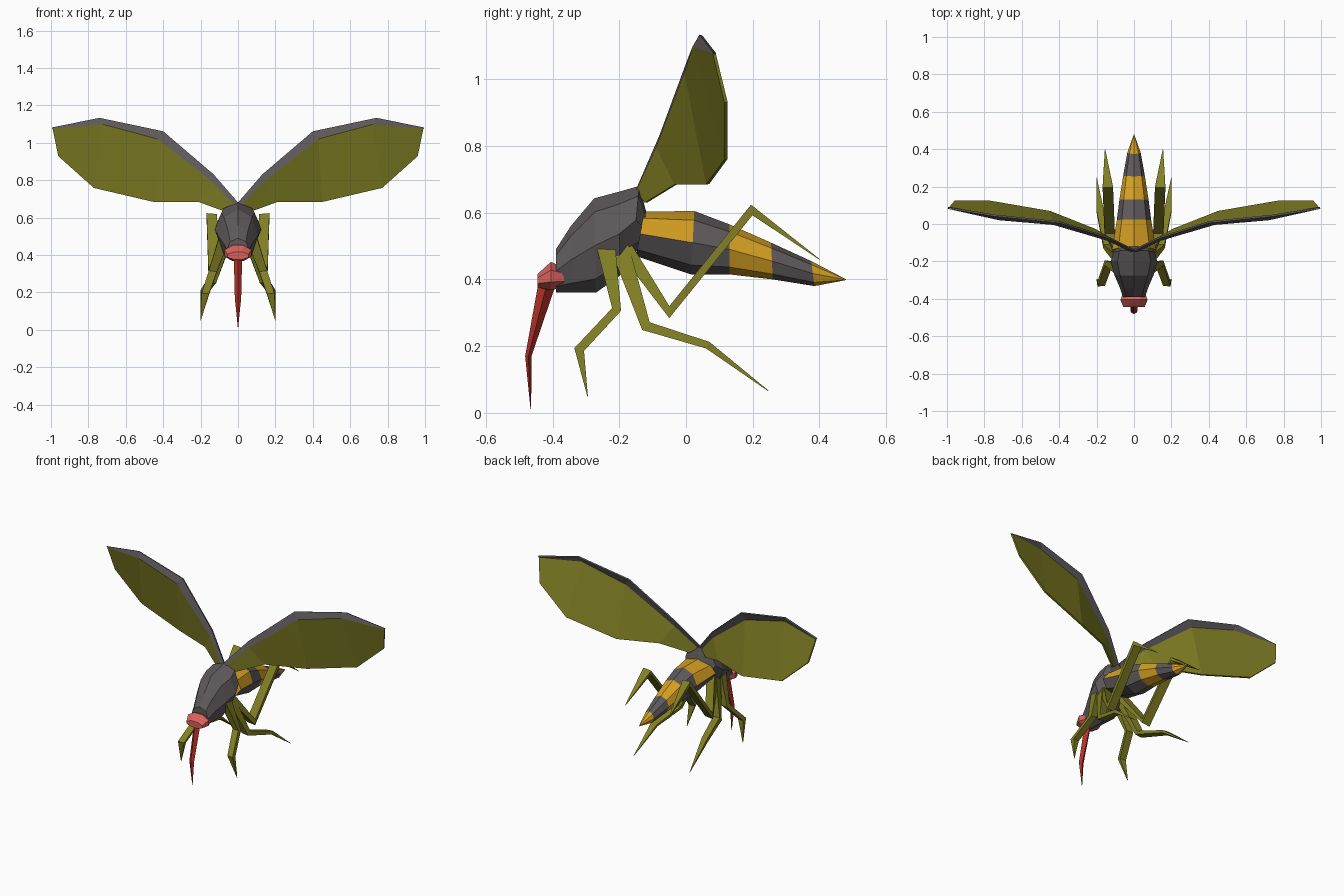
import bpy, bmesh, math
from mathutils import Vector

if "Cube" in bpy.data.objects:
    bpy.data.objects.remove(bpy.data.objects["Cube"])


def mat(name, r, g, b):
    m = bpy.data.materials.new(name)
    m.diffuse_color = (r, g, b, 1)
    m.use_nodes = True
    m.node_tree.nodes["Principled BSDF"].inputs["Base Color"].default_value = m.diffuse_color
    return m


GREY = mat("dark grey", .112, .1, .105)
YELLOW = mat("amber yellow", .66, .35, .016)
OLIVE = mat("olive green", .22, .215, .018)
SALMON = mat("salmon red", .68, .12, .105)
RED = mat("deep red", .46, .03, .02)


def finish(name, bm, mats, rule=None):
    bmesh.ops.recalc_face_normals(bm, faces=bm.faces[:])
    if rule:
        for f in bm.faces:
            f.material_index = rule(f.calc_center_median())
    me = bpy.data.meshes.new(name)
    bm.to_mesh(me)
    bm.free()
    for m in mats:
        me.materials.append(m)
    ob = bpy.data.objects.new(name, me)
    bpy.context.collection.objects.link(ob)
    return ob


def skin(name, rings, mats, rule=None):
    """Join rings of points into a capped tube."""
    bm = bmesh.new()
    rows = [[bm.verts.new(p) for p in r] for r in rings]
    n = len(rows[0])
    for a, b in zip(rows, rows[1:]):
        for i in range(n):
            j = (i + 1) % n
            bm.faces.new((a[i], a[j], b[j], b[i]))
    bm.faces.new(rows[0])
    bm.faces.new(rows[-1])
    return finish(name, bm, mats, rule)


def body(name, sections, mats, sides=8, turn=0.0, rule=None):
    """Sections: top y, top z, bottom y, bottom z, half width."""
    rings = []
    for y0, z0, y1, z1, w in sections:
        ring = []
        for i in range(sides):
            a = 2 * math.pi * (i + turn) / sides
            k = math.cos(math.pi * turn / sides) if turn else 1
            t = .5 - .5 * math.cos(a) / k
            ring.append((w * math.sin(a) / k, y0 + (y1 - y0) * t, z0 + (z1 - z0) * t))
        rings.append(ring)
    return skin(name, rings, mats, rule)


# Thorax hump, running down into the neck
body("thorax", [
    (-.39, .49, -.39, .36, .06),
    (-.345, .56, -.34, .36, .075),
    (-.275, .643, -.27, .36, .105),
    (-.20, .663, -.20, .41, .125),
    (-.14, .68, -.16, .475, .11),
    (-.12, .605, -.13, .50, .09)], [GREY])


# Striped abdomen, dark under its first segment
def stripes(c):
    if c.y < .025:
        return 1 if c.z < .515 else 0
    return 1 if c.y < .13 or .255 < c.y < .375 else 0


body("abdomen", [
    (-.125, .603, -.15, .47, .118),
    (.025, .605, .015, .415, .092),
    (.13, .565, .13, .415, .078),
    (.255, .51, .26, .40, .058),
    (.375, .455, .385, .38, .036),
    (.48, .40, .48, .398, .001)], [YELLOW, GREY], rule=stripes)

# Head and proboscis
body("head", [
    (-.445, .417, -.445, .375, .06),
    (-.405, .455, -.405, .365, .077),
    (-.365, .437, -.365, .375, .06)], [SALMON], turn=.5)
body("proboscis", [
    (-.443, .385, -.395, .37, .022),
    (-.482, .17, -.463, .17, .017),
    (-.466, .012, -.464, .012, .001)], [RED], sides=4)

# Legs: joints as x, y, z, half width across, half thickness
LEGS = {
    "front": [(.07, -.24, .50, .03, .028), (.135, -.208, .31, .022, .014),
              (.175, -.32, .19, .02, .015), (.20, -.295, .05, .001, .001)],
    "middle": [(.06, -.20, .50, .03, .028), (.14, -.12, .26, .024, .016),
               (.18, .065, .203, .02, .011), (.20, .248, .065, .001, .001)],
    "hind": [(.06, -.18, .49, .03, .022), (.13, -.05, .302, .028, .018),
             (.14, .197, .608, .028, .016), (.155, .40, .46, .001, .001)],
}


def leg(name, joints, s):
    pts = [Vector(j[:3]) for j in joints]
    rings = []
    for i, p in enumerate(pts):
        dirs = [(b - a).normalized() for a, b in zip(pts, pts[1:])][max(i - 1, 0):i + 1]
        t = sum(dirs, Vector())
        n = Vector((0, -t.z, t.y)).normalized()
        w, h = joints[i][3:]
        out = Vector((w, 0, 0))
        ring = [p + out + n * h, p + out - n * h, p - out - n * h * .7, p - out + n * h * .7]
        rings.append([(s * v.x, v.y, v.z) for v in ring])
    skin(name, rings, [OLIVE])


# Wing: ridge, front vein and trailing edge, matched point by point
RIDGE = [(0, -.14, .68), (.13, -.075, .83), (.40, .01, 1.06), (.74, .045, 1.132), (.995, .085, 1.08)]
VEIN = [(.015, -.145, .665), (.14, -.085, .795), (.43, .0, 1.02), (.72, .025, 1.098), (.99, .085, 1.075)]
TRAIL = [(.06, -.12, .63), (.21, -.03, .685), (.45, .065, .685), (.77, .12, .76), (.96, .12, .93)]


def wing(name, s):
    bm = bmesh.new()
    r, v, t = ([bm.verts.new((s * x, y, z)) for x, y, z in row] for row in (RIDGE, VEIN, TRAIL))
    for i in range(4):
        a = bm.faces.new((r[i], r[i + 1], v[i + 1], v[i]))
        b = bm.faces.new((v[i], v[i + 1], t[i + 1], t[i]))
        a.material_index, b.material_index = 1, 0
    ob = finish(name, bm, [OLIVE, GREY])
    mod = ob.modifiers.new("thickness", "SOLIDIFY")
    mod.thickness, mod.offset = .01, 0


for side, s in (("right", 1), ("left", -1)):
    wing(side + "_wing", s)
    for which, joints in LEGS.items():
        leg(f"{side}_{which}_leg", joints, s)
